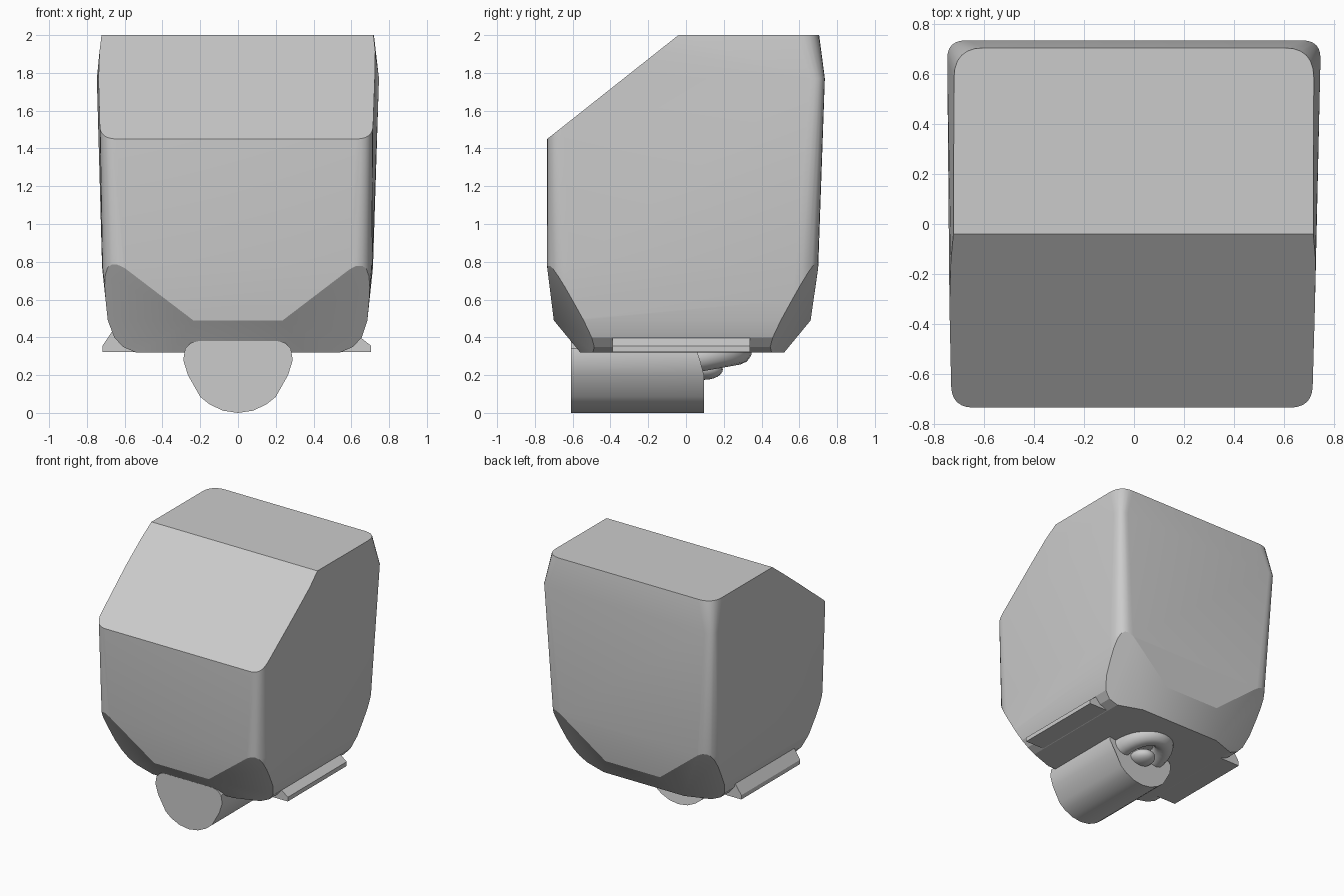
import bpy, bmesh, math
from mathutils import Vector

cube = bpy.data.objects.get("Cube")
if cube:
    bpy.data.objects.remove(cube)

grey = bpy.data.materials.new("plain_grey")
grey.use_nodes = True
colour = (0.6, 0.6, 0.6, 1)
grey.diffuse_color = colour
grey.node_tree.nodes["Principled BSDF"].inputs["Base Color"].default_value = colour


def finish(name, bm, angle=30):
    bmesh.ops.recalc_face_normals(bm, faces=bm.faces)
    mesh = bpy.data.meshes.new(name)
    bm.to_mesh(mesh)
    bm.free()
    mesh.materials.append(grey)
    obj = bpy.data.objects.new(name, mesh)
    bpy.context.collection.objects.link(obj)
    bpy.ops.object.select_all(action='DESELECT')
    obj.select_set(True)
    bpy.context.view_layer.objects.active = obj
    bpy.ops.object.shade_smooth_by_angle(angle=math.radians(angle))
    return obj


def rounded(corners, r, steps=6):
    """Round each corner of a polygon with a curve that starts r away from it."""
    pts = []
    for i, c in enumerate(corners):
        c = Vector(c)
        a = c + (Vector(corners[i - 1]) - c).normalized() * r
        b = c + (Vector(corners[(i + 1) % len(corners)]) - c).normalized() * r
        for k in range(steps + 1):
            t = k / steps
            pts.append(a * (1 - t) ** 2 + c * 2 * t * (1 - t) + b * t * t)
    return pts


def rehull(bm):
    bmesh.ops.delete(bm, geom=bm.edges[:], context='EDGES_FACES')
    out = bmesh.ops.convex_hull(bm, input=bm.verts[:])
    loose = [v for v in bm.verts if not v.link_faces]
    bmesh.ops.delete(bm, geom=loose, context='VERTS')
    bmesh.ops.remove_doubles(bm, verts=bm.verts[:], dist=0.0005)


def extrude_y(name, profile, y0, y1):
    """Solid with an x-z profile running from y0 to y1."""
    bm = bmesh.new()
    face = bm.faces.new([bm.verts.new((p[0], y0, p[1])) for p in profile])
    side = bmesh.ops.extrude_face_region(bm, geom=[face])
    verts = [g for g in side["geom"] if isinstance(g, bmesh.types.BMVert)]
    bmesh.ops.translate(bm, verts=verts, vec=(0, y1 - y0, 0))
    return finish(name, bm)


# Body: rounded sections (z, front-left x, front x, back x, front y, back y, radius)
sections = [
    (0.32, 0.54, 0.54, 0.54, -0.56, 0.52, 0.06),
    (0.35, 0.61, 0.61, 0.61, -0.585, 0.545, 0.08),
    (0.40, 0.655, 0.655, 0.655, -0.625, 0.585, 0.09),
    (0.49, 0.69, 0.685, 0.685, -0.70, 0.66, 0.11),
    (0.77, 0.72, 0.71, 0.715, -0.735, 0.70, 0.12),
    (1.77, 0.735, 0.715, 0.748, -0.735, 0.735, 0.075),
    (2.00, 0.725, 0.715, 0.72, -0.735, 0.705, 0.12),
]
bm = bmesh.new()
for z, fl, fr, bk, y0, y1, r in sections:
    for p in rounded([(-fl, y0), (fr, y0), (bk, y1), (-bk, y1)], r):
        bm.verts.new((p.x, p.y, z))
rehull(bm)

# Slanted front roof and the four bevelled lower corners
cuts = [((0, -0.735, 1.45), (0, -0.55, 0.695))]
for s in (-1, 1):
    cuts.append(((s * 0.22, -0.70, 0.48), (s * 0.036, -0.102, -0.06)))
    cuts.append(((s * 0.22, 0.66, 0.48), (s * 0.036, 0.102, -0.06)))
for co, no in cuts:
    geom = bm.verts[:] + bm.edges[:] + bm.faces[:]
    bmesh.ops.bisect_plane(bm, geom=geom, plane_co=co, plane_no=no, clear_outer=True)
    rehull(bm)
bmesh.ops.dissolve_limit(bm, angle_limit=math.radians(0.6), verts=bm.verts[:], edges=bm.edges[:])
finish("body", bm, 20)

# Barrel under the body
half = [(0.29, 0.28), (0.265, 0.2), (0.2, 0.085), (0.15, 0.045), (0.08, 0.012)]
corner = [(0.21, 0.38), (0.25, 0.37), (0.28, 0.34)]
right = corner + half
profile = right + [(0, 0)] + [(-x, z) for x, z in reversed(right)]
barrel = extrude_y("barrel", profile, -0.61, 0.095)
for v in barrel.data.vertices:
    if v.co.y > 0 and v.co.z > 0.22:
        v.co.y -= (v.co.z - 0.22) * 0.35

# Side flaps
for name, s, top in (("left_flap", 1, 0.41), ("right_flap", -1, 0.46)):
    x = 0.705 if s > 0 else 0.718
    extrude_y(name, [(s * 0.5, 0.322), (s * x, 0.322), (s * x, 0.355),
                     (s * (x - 0.07), top), (s * 0.5, top)], -0.39, 0.34)

# Curved hook behind the barrel
curve = bpy.data.curves.new("hook_path", 'CURVE')
curve.dimensions = '3D'
curve.bevel_depth = 0.075
curve.bevel_resolution = 4
curve.use_fill_caps = True
spline = curve.splines.new('POLY')
count = 17
spline.points.add(count - 1)
for i, p in enumerate(spline.points):
    a = math.pi * i / (count - 1)
    p.co = (0.15 * math.cos(a), 0.05 + 0.225 * math.sin(a), 0.29 + 0.04 * math.sin(a), 1)
temp = bpy.data.objects.new("hook_path", curve)
bpy.context.collection.objects.link(temp)
bm = bmesh.new()
bm.from_mesh(temp.to_mesh())
bpy.data.objects.remove(temp)
finish("hook", bm, 40)

# Small knob below the hook
bm = bmesh.new()
bmesh.ops.create_uvsphere(bm, u_segments=20, v_segments=12, radius=1)
bmesh.ops.scale(bm, verts=bm.verts, vec=(0.09, 0.1, 0.055))
bmesh.ops.translate(bm, verts=bm.verts, vec=(0, 0.095, 0.23))
finish("knob", bm, 60)
